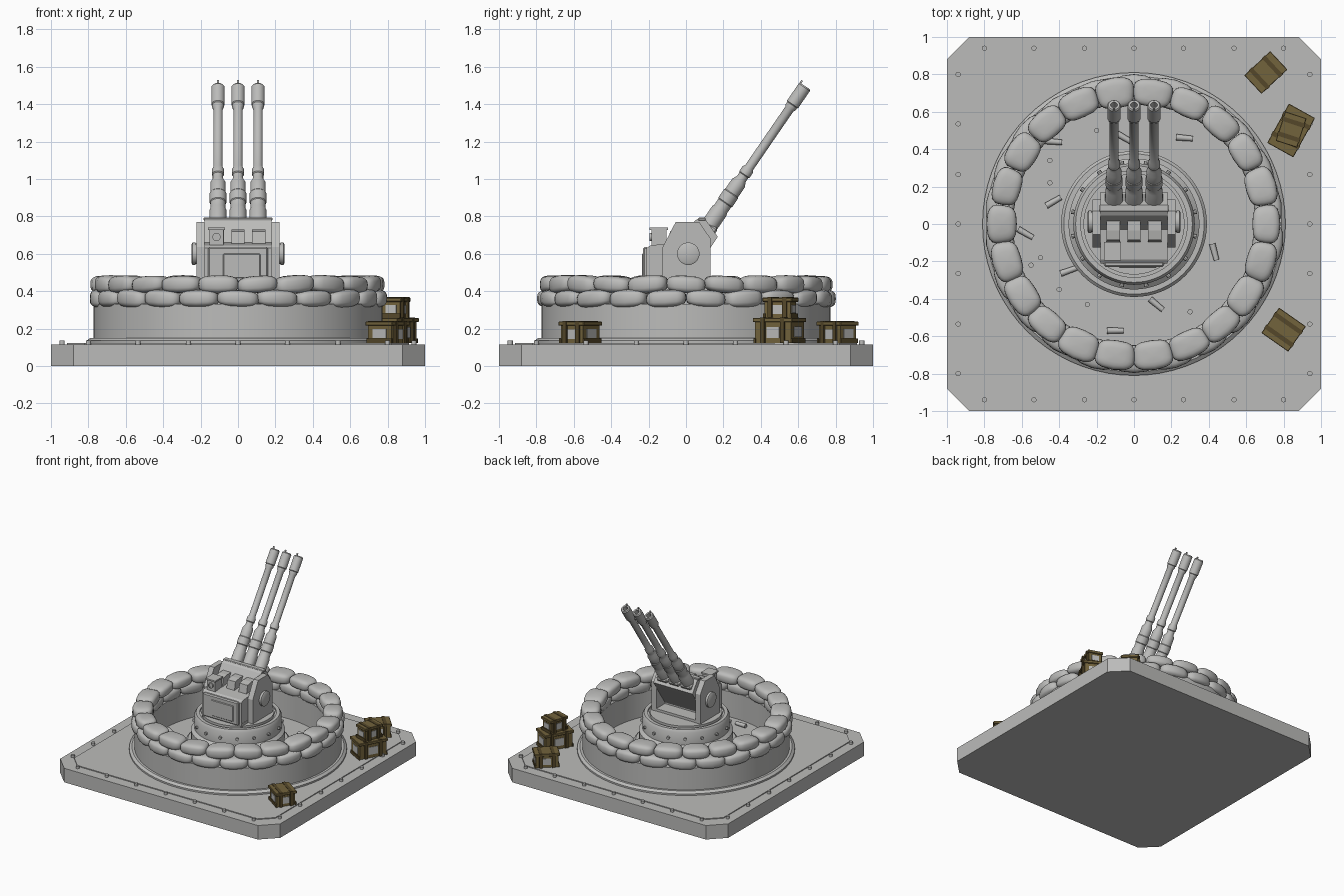
import bpy, bmesh, math, random
from mathutils import Matrix, Vector

random.seed(4)
if "Cube" in bpy.data.objects:
    bpy.data.objects.remove(bpy.data.objects["Cube"], do_unlink=True)


def material(name, rgb):
    m = bpy.data.materials.new(name)
    m.use_nodes = True
    m.diffuse_color = (*rgb, 1)
    m.node_tree.nodes["Principled BSDF"].inputs["Base Color"].default_value = (*rgb, 1)
    return m


GREY = material("concrete grey", (0.5, 0.5, 0.49))
WOOD = material("olive wood", (0.17, 0.125, 0.045))
STRAP = material("dark strap", (0.09, 0.064, 0.023))
TAU = math.tau


def finish(name, bm, mat=GREY, smooth=None, matrix=None):
    bmesh.ops.recalc_face_normals(bm, faces=bm.faces)
    me = bpy.data.meshes.new(name)
    bm.to_mesh(me)
    bm.free()
    me.materials.append(mat)
    ob = bpy.data.objects.new(name, me)
    bpy.context.collection.objects.link(ob)
    if matrix:
        ob.matrix_world = matrix
    if smooth:
        bpy.ops.object.select_all(action='DESELECT')
        ob.select_set(True)
        bpy.context.view_layer.objects.active = ob
        bpy.ops.object.shade_smooth_by_angle(angle=math.radians(smooth))
    return ob


def prism(name, pts, to3d, depth, mat=GREY):
    """Extrude a 2D outline along the given depth vector."""
    bm = bmesh.new()
    face = bm.faces.new([bm.verts.new(to3d(*p)) for p in pts])
    new = bmesh.ops.extrude_face_region(bm, geom=[face])["geom"]
    bmesh.ops.translate(bm, vec=depth, verts=[v for v in new if isinstance(v, bmesh.types.BMVert)])
    return finish(name, bm, mat)


def side_prism(name, pts, x0, x1):
    return prism(name, pts, lambda y, z: (x0, y, z), Vector((x1 - x0, 0, 0)))


def lathe(name, profile, segs=64, closed=False, matrix=None):
    """Revolve a (radius, height) profile around z."""
    bm = bmesh.new()
    rings = [[bm.verts.new((r * math.cos(TAU * i / segs), r * math.sin(TAU * i / segs), z))
              for i in range(segs)] for r, z in profile]
    pairs = list(zip(rings, rings[1:] + rings[:1]))
    for a, b in pairs if closed else pairs[:-1]:
        for i in range(segs):
            j = (i + 1) % segs
            bm.faces.new((a[i], a[j], b[j], b[i]))
    if not closed:
        bm.faces.new(rings[0])
        bm.faces.new(rings[-1])
    return finish(name, bm, GREY, 35, matrix)


def box(name, centre, size, mat=GREY, matrix=None, bevel=0):
    bm = bmesh.new()
    bmesh.ops.create_cube(bm, size=1, matrix=Matrix.Translation(centre) @ Matrix.Diagonal((*size, 1)))
    if bevel:
        bmesh.ops.bevel(bm, geom=bm.edges[:], offset=bevel, segments=1, affect='EDGES')
    return finish(name, bm, mat, None, matrix)


def studs(name, matrices, radius, depth, segs=10, tip=1):
    """Many small cylinders in one mesh."""
    bm = bmesh.new()
    for m in matrices:
        bmesh.ops.create_cone(bm, cap_ends=True, segments=segs, radius1=radius,
                              radius2=radius * tip, depth=depth, matrix=m)
    return finish(name, bm, GREY, 40)


# Square base with cut corners and a raised deck
def cut_square(h, c):
    return [(h, c), (c, h), (-c, h), (-h, c), (-h, -c), (-c, -h), (c, -h), (h, -c)]


prism("base_slab", cut_square(1, 0.88), lambda x, y: (x, y, 0), Vector((0, 0, 0.115)))
prism("base_deck", cut_square(0.915, 0.82), lambda x, y: (x, y, 0.11), Vector((0, 0, 0.012)))
edge = [(a, s * 0.94) for a in (-0.8, -0.535, -0.265, 0, 0.265, 0.535, 0.8) for s in (-1, 1)]
studs("base_bolts", [Matrix.Translation((x, y, 0.12)) for x, y in edge + [(b, a) for a, b in edge]],
      0.014, 0.03)

# Round parapet wall
lathe("parapet_wall", [(0.81, 0.12), (0.81, 0.135), (0.79, 0.15), (0.772, 0.15), (0.772, 0.33),
                       (0.66, 0.33), (0.66, 0.12)], 72, closed=True)


# Two courses of sandbags bent around the wall
def sandbags(name, count, radius, height, shift):
    bm = bmesh.new()
    squash = lambda c, p: math.copysign(abs(c) ** p, c)
    for k in range(count):
        verts = bmesh.ops.create_uvsphere(bm, u_segments=20, v_segments=12, radius=1)["verts"]
        half = math.pi / count * random.uniform(0.98, 1.06)
        wide = 0.078 * random.uniform(0.94, 1.06)
        tall = 0.047 * random.uniform(0.95, 1.05)
        tilt = random.uniform(-0.008, 0.008)
        for v in verts:
            x, y, z = (squash(c, p) for c, p in zip(v.co, (0.5, 0.55, 0.65)))
            pinch = 1 - 0.14 * x * x
            a = TAU * (k + shift) / count + half * x
            r = radius + wide * y * pinch
            v.co = (r * math.cos(a), r * math.sin(a), height + tall * z * pinch + tilt * x)
    return finish(name, bm, GREY, 60)


sandbags("sandbags_lower", 22, 0.722, 0.36, 0.5)
sandbags("sandbags_upper", 22, 0.708, 0.436, 0)

# Gun pedestal with side bolts
lathe("pedestal", [(0.39, 0.12), (0.39, 0.19), (0.375, 0.205), (0.35, 0.205), (0.35, 0.29),
                   (0.325, 0.31), (0.325, 0.41), (0.312, 0.43), (0.285, 0.43), (0.285, 0.415),
                   (0.27, 0.415), (0.27, 0.44)])
studs("pedestal_bolts", [Matrix.Rotation(TAU * (i + 0.5) / 16, 4, 'Z') @ Matrix.Translation((0.328, 0, 0.36))
                         @ Matrix.Rotation(math.pi / 2, 4, 'Y') for i in range(16)], 0.012, 0.025, 8)

# Spent casings and loose studs on the floor
casings = [(-0.43, 0.44, -5), (0.27, 0.46, -5), (-0.43, 0.12, 30), (-0.58, -0.05, -30), (-0.35, -0.25, 20),
           (0.43, -0.15, -75), (0.12, -0.43, -40), (-0.1, -0.57, 0), (-0.05, 0.46, -30)]
studs("spent_casings", [Matrix.Translation((x, y, 0.137)) @ Matrix.Rotation(math.radians(a), 4, 'Z')
                        @ Matrix.Rotation(math.pi / 2, 4, 'Y') for x, y, a in casings], 0.017, 0.09, 12, 0.85)
floor = [(-0.2, 0.5), (-0.45, 0.34), (-0.45, 0.22), (-0.5, -0.18), (-0.55, -0.22), (-0.4, -0.35),
         (-0.25, -0.43), (0.3, -0.47)]
studs("floor_studs", [Matrix.Translation((x, y, 0.127)) for x, y in floor], 0.014, 0.02)

# Turret body and front armour
side_prism("turret_body", [(-0.21, 0.42), (-0.21, 0.63), (-0.19, 0.645), (-0.03, 0.66), (0.045, 0.775),
                           (0.07, 0.79), (0.1, 0.79), (0.17, 0.69), (0.15, 0.66), (0.02, 0.47), (0.02, 0.42)],
           -0.178, 0.178)
box("front_armour", (0, -0.215, 0.54), (0.32, 0.03, 0.19), bevel=0.008)
box("front_hatch", (0.02, -0.23, 0.535), (0.2, 0.012, 0.13), bevel=0.004)
box("roof_lip", (0, 0.085, 0.785), (0.37, 0.04, 0.016), bevel=0.004)
box("turret_floor", (0, -0.04, 0.44), (0.36, 0.34, 0.04))

# Breech blocks behind each barrel
for x in (-0.11, 0, 0.11):
    side_prism("breech_block", [(-0.1, 0.64), (-0.085, 0.72), (-0.035, 0.73), (0.02, 0.73), (0.02, 0.64)],
               x - 0.036, x + 0.036)

# Sight box on the roof
box("sight_box", (-0.115, -0.145, 0.68), (0.075, 0.08, 0.1))
box("sight_lid", (-0.115, -0.145, 0.734), (0.09, 0.1, 0.012))
lathe("sight_lens", [(0.022, 0), (0.022, 0.012), (0.015, 0.012), (0.015, 0.006)], 20,
      matrix=Matrix.Translation((-0.115, -0.183, 0.69)) @ Matrix.Rotation(math.pi / 2, 4, 'X'))

# Cheek plates and trunnion caps
for side, label in ((1, "left"), (-1, "right")):
    side_prism(label + "_cheek", [(-0.125, 0.42), (-0.125, 0.635), (-0.055, 0.77), (0.07, 0.77),
                                  (0.132, 0.68), (0.132, 0.42)], side * 0.178, side * 0.222)
    lathe(label + "_trunnion", [(0.055, 0), (0.055, 0.012), (0.06, 0.012), (0.06, 0.028), (0.05, 0.034)], 32,
          matrix=Matrix.Translation((side * 0.215, 0.012, 0.6)) @ Matrix.Rotation(side * math.pi / 2, 4, 'Y'))

# Three barrels with sleeves, collars and muzzle brakes
barrel = [(0.046, -0.04), (0.046, 0.14), (0.041, 0.15), (0.041, 0.19), (0.045, 0.195), (0.045, 0.25),
          (0.041, 0.255), (0.041, 0.32), (0.028, 0.345), (0.028, 0.37), (0.033, 0.375), (0.033, 0.405),
          (0.025, 0.42), (0.025, 0.8), (0.031, 0.81), (0.031, 0.825), (0.036, 0.83), (0.036, 0.94),
          (0.03, 0.948), (0.018, 0.948), (0.018, 0.9)]
for x in (-0.107, 0, 0.107):
    aim = Matrix.Translation((x, 0.1, 0.715)) @ Matrix.Rotation(math.radians(-34.5), 4, 'X')
    lathe("gun_barrel", barrel, 28, matrix=aim)
    box("front_sight", (0, -0.03, 0.953), (0.01, 0.01, 0.02), matrix=aim)
    box("barrel_clamp", (0, 0, 0.03), (0.098, 0.1, 0.05), matrix=aim, bevel=0.01)


# Wooden ammunition crates with lid, straps and labels
def crate(x, y, z, angle, length, width, height):
    m = Matrix.Translation((x, y, z)) @ Matrix.Rotation(math.radians(angle), 4, 'Z')
    lid = 0.022
    box("crate_body", (0, 0, (height - lid) / 2), (length - 0.02, width - 0.02, height - lid), WOOD, m)
    box("crate_lid", (0, 0, height - lid / 2), (length, width, lid), WOOD, m, 0.003)
    for s in (-1, 1):
        box("crate_strap", (s * length * 0.25, 0, height / 2 + 0.002),
            (0.024, width + 0.006, height + 0.002), STRAP, m)
        box("crate_label", (0, s * (width / 2 - 0.009), height * 0.42), (length * 0.32, 0.006, height * 0.45), GREY, m)
        box("crate_end_rail", (s * (length / 2 - 0.008), 0, 0.012), (0.012, width - 0.01, 0.024), STRAP, m)
        box("crate_end_label", (s * (length / 2 - 0.009), 0, height * 0.45), (0.006, width * 0.5, height * 0.4), GREY, m)


crate(0.705, 0.81, 0.122, 43, 0.19, 0.135, 0.115)
crate(0.84, 0.5, 0.122, 61, 0.24, 0.16, 0.135)
crate(0.84, 0.505, 0.257, 72, 0.165, 0.12, 0.108)
crate(0.80, -0.565, 0.122, 55, 0.165, 0.175, 0.115)
